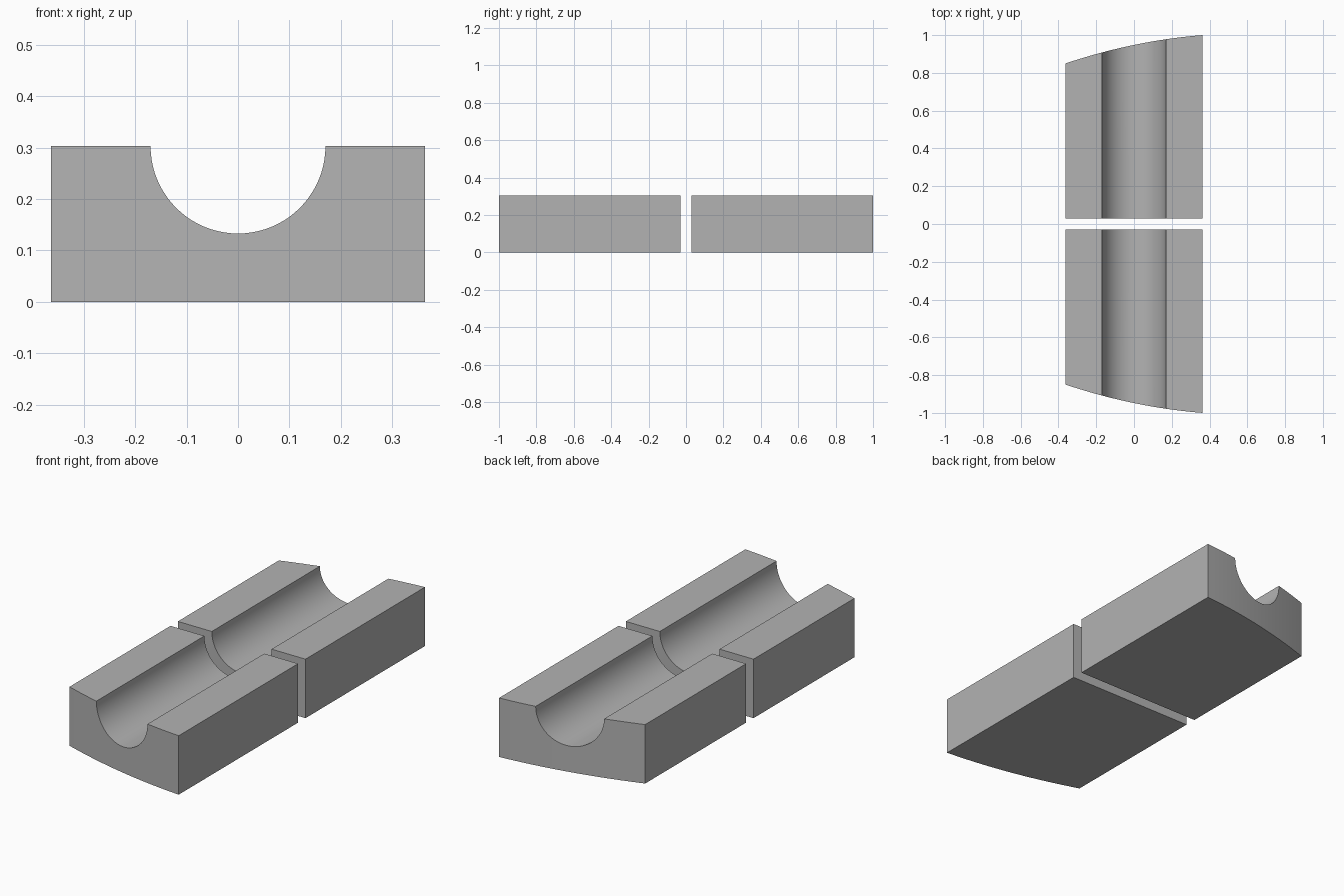
import bpy
import bmesh
import math

cube = bpy.data.objects.get("Cube")
if cube:
    bpy.data.objects.remove(cube, do_unlink=True)

HALF_WIDTH = 0.363
HEIGHT = 0.303
RADIUS = 0.17
HALF_GAP = 0.03
GROOVE_STEPS = 40
RIM_STEPS = 8

grey = bpy.data.materials.new("plain grey")
grey.use_nodes = True
colour = (0.45, 0.45, 0.45, 1)
grey.diffuse_color = colour
grey.node_tree.nodes["Principled BSDF"].inputs["Base Color"].default_value = colour


def end_y(x):
    """Distance of the bowed outer end from the middle."""
    t = x / HALF_WIDTH
    return 0.948 + 0.075 * t - 0.023 * t * t


# Upper profile: flat rim, half-round groove, flat rim
rim = [(-HALF_WIDTH + (HALF_WIDTH - RADIUS) * i / RIM_STEPS, HEIGHT)
       for i in range(RIM_STEPS)]
groove = []
for i in range(GROOVE_STEPS + 1):
    a = math.pi * i / GROOVE_STEPS
    groove.append((-RADIUS * math.cos(a), HEIGHT - RADIUS * math.sin(a)))
profile = rim + groove + [(-x, z) for x, z in reversed(rim)]


def make_block(name, side):
    bm = bmesh.new()
    # One ring per station: bottom inner, bottom outer, top outer, top inner
    rings = []
    for x, z in profile:
        inner, outer = side * HALF_GAP, side * end_y(x)
        corners = ((inner, 0), (outer, 0), (outer, z), (inner, z))
        rings.append([bm.verts.new((x, y, h)) for y, h in corners])
    for a, b in zip(rings, rings[1:]):
        for k in range(4):
            n = (k + 1) % 4
            bm.faces.new((a[k], a[n], b[n], b[k]))
    bm.faces.new(rings[0])
    bm.faces.new(rings[-1])
    bmesh.ops.recalc_face_normals(bm, faces=bm.faces)
    for face in bm.faces:
        face.smooth = True
    mesh = bpy.data.meshes.new(name)
    bm.to_mesh(mesh)
    bm.free()
    mesh.set_sharp_from_angle(angle=math.radians(30))
    mesh.materials.append(grey)
    obj = bpy.data.objects.new(name, mesh)
    bpy.context.scene.collection.objects.link(obj)


# Two mirrored blocks with a gap between them
make_block("front_grooved_block", -1)
make_block("back_grooved_block", 1)
